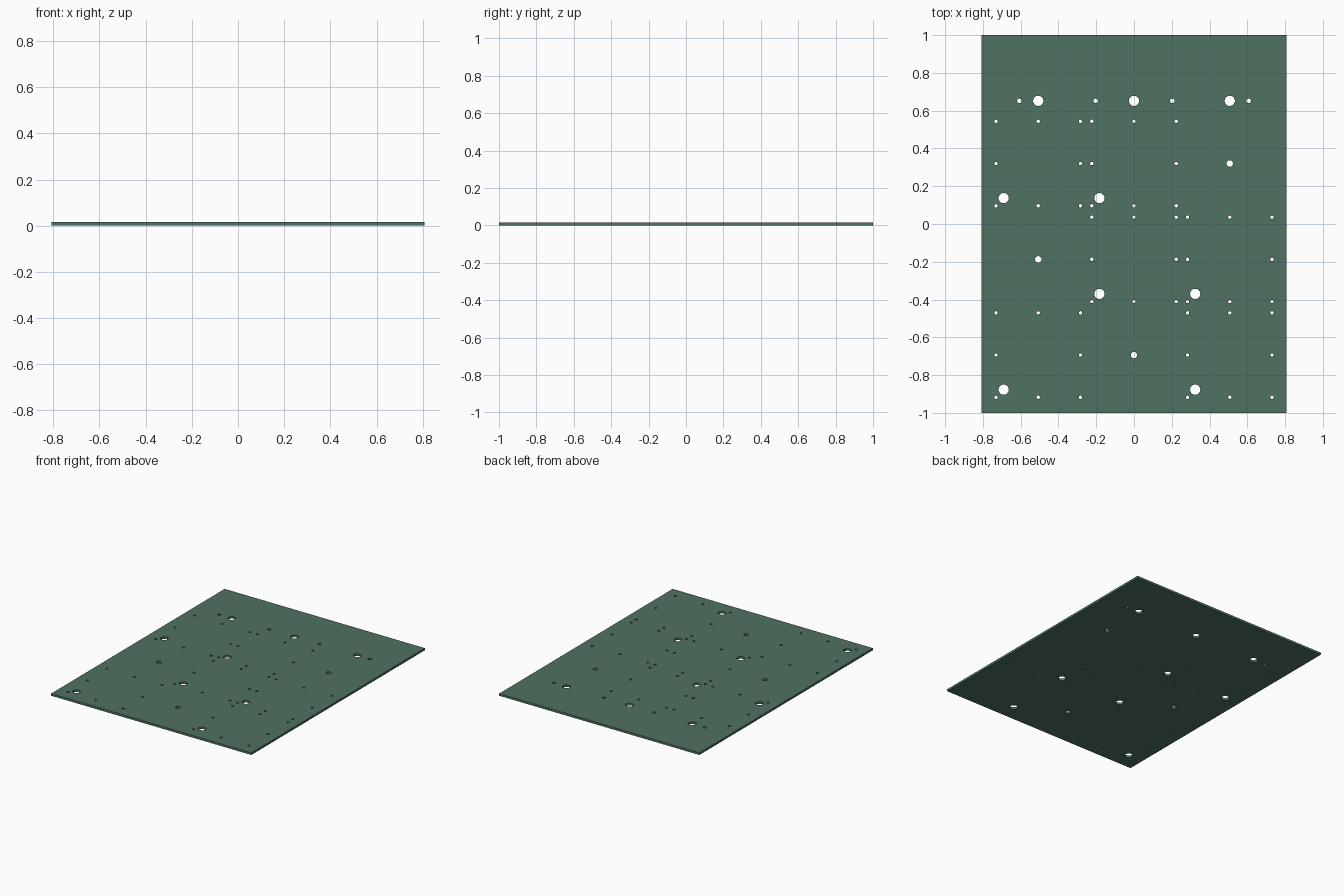
import bpy
import bmesh
from math import cos, sin, pi

if "Cube" in bpy.data.objects:
    bpy.data.objects.remove(bpy.data.objects["Cube"])

HALF_X, HALF_Y, THICK = 0.808, 1.0, 0.016
PITCH = 0.507      # spacing of the 3 x 3 cells
SCREW = 0.2235     # screw hole offset inside a cell
PORT = 0.183       # large port offset inside a cell

curve = bpy.data.curves.new("drilled_plate", "CURVE")
curve.dimensions = "2D"
curve.fill_mode = "BOTH"
curve.extrude = THICK / 2


def outline(points):
    spline = curve.splines.new("POLY")
    spline.points.add(len(points) - 1)
    for p, (x, y) in zip(spline.points, points):
        p.co = (x, y, 0, 1)
    spline.use_cyclic_u = True


def hole(x, y, r, sides=32):
    outline([(x + r * cos(2 * pi * i / sides), y + r * sin(2 * pi * i / sides))
             for i in range(sides)])


# Plate edge
outline([(-HALF_X, -HALF_Y), (HALF_X, -HALF_Y), (HALF_X, HALF_Y), (-HALF_X, HALF_Y)])

# Cells: one per row has a single central hole, the rest a ring of screws and a port
for row in range(3):
    for col in range(3):
        cx, cy = (col - 1) * PITCH, 0.32 - row * PITCH
        if col == (2, 0, 1)[row]:
            hole(cx, cy, 0.017)
            continue
        hole(cx - PORT, cy - PORT, 0.027)
        for i in (-1, 0, 1):
            for j in (-1, 0, 1):
                if i or j:
                    hole(cx + i * SCREW, cy + j * SCREW, 0.009, 16)

# Top row: three large ports and four small holes
for x in (-PITCH, 0, PITCH):
    hole(x, 0.652, 0.027)
for x in (-0.607, -0.203, 0.203, 0.607):
    hole(x, 0.652, 0.012, 16)

# Turn the filled outline into a clean solid mesh
plate = bpy.data.objects.new("drilled_plate", curve)
plate.location.z = THICK / 2
bpy.context.collection.objects.link(plate)
bpy.context.view_layer.objects.active = plate
plate.select_set(True)
bpy.ops.object.convert(target="MESH")
bm = bmesh.new()
bm.from_mesh(plate.data)
bmesh.ops.remove_doubles(bm, verts=bm.verts, dist=0.0001)
bmesh.ops.recalc_face_normals(bm, faces=bm.faces)
bm.to_mesh(plate.data)
bm.free()
bpy.ops.object.shade_smooth_by_angle()

mat = bpy.data.materials.new("green")
mat.diffuse_color = (0.08, 0.17, 0.12, 1)
mat.use_nodes = True
mat.node_tree.nodes["Principled BSDF"].inputs["Base Color"].default_value = mat.diffuse_color
plate.data.materials.clear()
plate.data.materials.append(mat)
